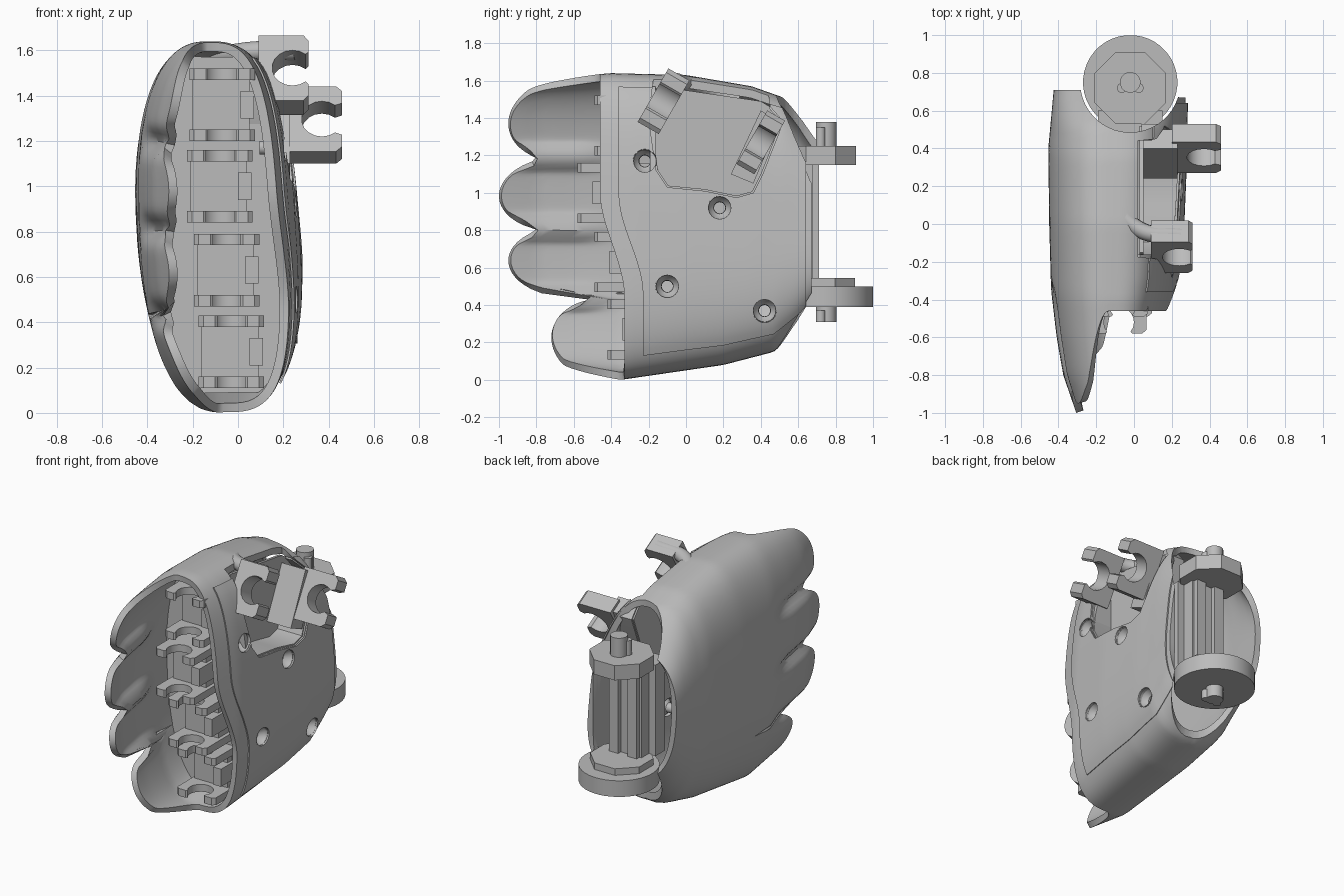
import bpy, bmesh, math
from mathutils import Vector, Matrix

cube = bpy.data.objects.get("Cube")
if cube:
    bpy.data.objects.remove(cube, do_unlink=True)

grey = bpy.data.materials.new("plain grey")
grey.use_nodes = True
grey.diffuse_color = (0.5, 0.5, 0.5, 1)
grey.node_tree.nodes["Principled BSDF"].inputs["Base Color"].default_value = (0.5, 0.5, 0.5, 1)


def make(name, bm):
    bmesh.ops.recalc_face_normals(bm, faces=bm.faces)
    me = bpy.data.meshes.new(name)
    bm.to_mesh(me)
    bm.free()
    ob = bpy.data.objects.new(name, me)
    bpy.context.collection.objects.link(ob)
    me.materials.append(grey)
    return ob


def finish(ob, angle=35):
    """Bake modifiers, then smooth everything but sharp edges."""
    bpy.context.view_layer.update()
    dg = bpy.context.evaluated_depsgraph_get()
    ob.data = bpy.data.meshes.new_from_object(ob.evaluated_get(dg))
    ob.modifiers.clear()
    bpy.ops.object.select_all(action='DESELECT')
    ob.select_set(True)
    bpy.context.view_layer.objects.active = ob
    bpy.ops.object.shade_smooth_by_angle(angle=math.radians(angle))


def cut(ob, cutter):
    mod = ob.modifiers.new("cut", 'BOOLEAN')
    mod.operation, mod.solver, mod.object = 'DIFFERENCE', 'EXACT', cutter
    cutter.hide_render = True
    cutter.hide_set(True)


def prism(name, pts, direction):
    """Polygon swept along a direction."""
    bm = bmesh.new()
    face = bm.faces.new([bm.verts.new(p) for p in pts])
    ext = bmesh.ops.extrude_face_region(bm, geom=[face])
    bmesh.ops.translate(bm, vec=direction, verts=[v for v in ext["geom"] if isinstance(v, bmesh.types.BMVert)])
    return make(name, bm)


def box(name, lo, hi):
    pts = [(lo[0], lo[1], lo[2]), (hi[0], lo[1], lo[2]), (hi[0], hi[1], lo[2]), (lo[0], hi[1], lo[2])]
    return prism(name, pts, (0, 0, hi[2] - lo[2]))


def disc(name, x, y, z0, z1, r, n=32):
    pts = [(x + r * math.cos(a), y + r * math.sin(a), z0) for a in ((i + .5) * math.tau / n for i in range(n))]
    return prism(name, pts, (0, 0, z1 - z0))


def interp(table, y):
    for (a, p), (b, q) in zip(table, table[1:]):
        if y <= b:
            t = max(0, (y - a) / (b - a))
            return p + (q - p) * t
    return table[-1][1]


def smooth(a, b, x):
    t = min(1, max(0, (x - a) / (b - a)))
    return t * t * (3 - 2 * t)


# Hand shell surface: rounded sections along y
TOP = [(-1, 1.58), (-.75, 1.61), (-.4, 1.64), (0, 1.63), (.35, 1.57), (.52, 1.51), (.62, 1.41), (.72, 1.28)]
LOW = [(-1, .07), (-.6, .03), (-.35, 0), (.2, .08), (.47, .15), (.6, .27), (.72, .42)]
LEFT = [(-1, .2), (-.8, .27), (-.6, .305), (-.35, .335), (0, .345), (.4, .35), (.72, .32)]
RIGHT = [(-.46, .28), (-.3, .315), (0, .34), (.35, .355), (.72, .36)]
LOBES = [(1.4, .235, -.95), (.99, .205, -1), (.62, .195, -.95), (.2, .235, -.72)]
NOTCHES = (1.195, .81, .43)


def surface(v, side, y):
    top, low = interp(TOP, y), interp(LOW, y)
    z = (top + low) / 2 + v * (top - low) / 2
    n = 3.2 if side > 0 else 2.4
    u = max(0, 1 - abs(v) ** n) ** (1 / n)
    x = -.1 - .035 * v
    if side > 0:
        return Vector((x + u * (interp(RIGHT, y) - .015 * v), y, z))
    groove = sum(math.exp(-((z - c) / .05) ** 2) for c in NOTCHES)
    return Vector((x - u * interp(LEFT, y) + .05 * groove * smooth(-.3, -.6, y), y, z))


def rim(z):
    return -.33 - .13 * smooth(.45, 1, z)


def front_edge(v, side):
    z = .82 + .81 * v
    if side > 0:
        return rim(z)
    y = -.5
    for c, half, tip in LOBES:
        d = (z - c) / half
        if abs(d) < 1:
            y = min(y, tip + .3 * (1 - math.sqrt(1 - d * d)))
    u = max(0, 1 - abs(v) ** 2.4) ** (1 / 2.4)
    return rim(z) + (y - rim(z)) * smooth(0, .45, u)


def right_x(y, z):
    top, low = interp(TOP, y), interp(LOW, y)
    return surface((2 * z - top - low) / (top - low), 1, y).x


def loft(name, rows, closed):
    bm = bmesh.new()
    grid = [[bm.verts.new(p) for p in row] for row in rows]
    for a, b in zip(grid, grid[1:] + (grid[:1] if closed else [])):
        for i in range(len(a) - 1):
            bm.faces.new((a[i], a[i + 1], b[i + 1], b[i]))
    return make(name, bm)


def thicken(ob, amount, offset):
    mod = ob.modifiers.new("thickness", 'SOLIDIFY')
    mod.thickness, mod.offset = amount, offset


loop = [(-math.cos(math.pi * i / 110), -1) for i in range(110)]
loop += [(math.cos(math.pi * i / 60), 1) for i in range(60)]
rows = []
for v, side in loop:
    y0, y1 = front_edge(v, side), (.71 if side < 0 else .67)
    rows.append([surface(v, side, y0 + (y1 - y0) * i / 36) for i in range(37)])
shell = loft("hand_shell", rows, True)
thicken(shell, .04, -1)

# Palm cover plate just proud of the shell
rows = []
for i in range(41):
    v = -.86 + 1.77 * i / 40
    y0 = rim(.82 + .81 * v) + .1
    rows.append([surface(v, 1, y0 + (.64 - y0) * j / 30) + Vector((.008, 0, 0)) for j in range(31)])
panel = loft("palm_panel", rows, False)
thicken(panel, .009, 0)

# Bulkhead closing the inside
bulkhead = prism("bulkhead", [surface(v * .96, s, -.2) * .96 + Vector((0, 0, .035)) for v, s in loop[::4]], (0, .03, 0))
finish(bulkhead)

# Wrist opening, thumb recess and screw holes
wrist_cut = disc("wrist_cutter", -.02, .75, -.2, 2, .265, 48)
outline = [(-.15, 1.8), (-.2, 1.4), (-.16, 1.12), (-.1, 1.03), (.1, 1.01), (.27, .975), (.36, 1.0),
           (.41, 1.1), (.52, 1.38), (.45, 1.46), (.4, 1.8)]
thumb_cut = prism("thumb_cutter", [(.02, y, z) for y, z in outline], (.6, 0, 0))
SCREWS = [(-.22, 1.17), (.18, .92), (-.1, .5), (.42, .37)]
cutters = [wrist_cut, thumb_cut]
for y, z in SCREWS:
    x = right_x(y, z)
    ring = [(math.cos(i * math.tau / 24), math.sin(i * math.tau / 24)) for i in range(24)]
    cutters.append(prism("screw_cutter", [(x - .1, y + .06 * c, z + .06 * s) for c, s in ring], (.2, 0, 0)))
    steps = [(.009, .064), (-.02, .058), (-.045, .032), (-.1, .03)]
    cup = loft("screw_seat", [[(x + dx, y + r * c, z + r * s) for dx, r in steps] for c, s in ring], True)
    finish(cup)
for part in (shell, panel):
    for c in cutters:
        cut(part, c)
    finish(part)

# Thumb recess floor and wall
floor = [(y, min(z, 1.57 - max(0, y) * .2)) for y, z in outline]
finish(prism("thumb_recess_floor", [(.05, y, z) for y, z in floor], (-.02, 0, 0)))
wall = loft("thumb_recess_wall", [[(.04, y, z), (right_x(y, z) - .01, y, z)] for y, z in floor[1:-1]], False)
thicken(wall, .02, 0)
finish(wall)


# C-shaped hinge clip: opens along fwd, pin axis = fwd x side
def clip(name, centre, fwd, side, r, h, tip, depth, width):
    fwd, side, centre = Vector(fwd), Vector(side).normalized(), Vector(centre)
    axis = fwd.cross(side)
    arc = [(r * math.cos(a), r * math.sin(a)) for a in (math.radians(-50 - 20 * i) for i in range(14))]
    k = r * .9
    prof = [(-depth, -h), (tip * .7, -h), (tip, -h * .85), (tip, -k)] + arc
    prof += [(tip, k), (tip, h * .85), (tip * .7, h), (-depth, h)]
    ob = prism(name, [centre + fwd * a + side * s - axis * width / 2 for a, s in prof], axis * width)
    finish(ob)


tilt = (0, .5, .87)
clip("thumb_clip_front", (.24, -.12, 1.49), (1, 0, 0), tilt, .09, .165, .07, .15, .13)
clip("thumb_clip_back", (.37, .4, 1.27), (1, 0, 0), tilt, .09, .165, .09, .17, .11)
finish(prism("thumb_clip_base", [(.05, y, z) for y, z in ((.24, 1.1), (.36, 1.05), (.5, 1.38), (.4, 1.44))], (.18, 0, 0)))

# Curved arm leading into the top recess
path = bpy.data.curves.new("thumb_arm", 'CURVE')
path.dimensions, path.bevel_depth, path.bevel_resolution, path.use_fill_caps = '3D', .045, 3, True
spline = path.splines.new('BEZIER')
knots = [(-.09, .28, 1.5), (-.08, .1, 1.56), (.03, -.03, 1.59), (.25, -.06, 1.6)]
spline.bezier_points.add(len(knots) - 1)
for bp, k in zip(spline.bezier_points, knots):
    bp.co, bp.handle_left_type, bp.handle_right_type = k, 'AUTO', 'AUTO'
path.materials.append(grey)
bpy.context.collection.objects.link(bpy.data.objects.new("thumb_arm", path))

# Four finger sockets
for x, y, z in ((-.07, -.43, 1.36), (-.08, -.52, 1.0), (-.05, -.43, .63), (-.03, -.36, .27)):
    for end in (-1, 1):
        clip("finger_clip", (x, y, z + end * .135), (0, -1, 0), (1, 0, 0), .08, .145, .06, -.17 - y, .05)
    box("finger_socket_back", (x - .13, y + .12, z - .13), (x + .12, -.18, z + .13))
    box("finger_socket_stop", (x + .08, y + .02, z - .06), (x + .14, -.18, z + .06))

# Wrist joint: base wheel, motor body, top plate and pins
WX, WY = -.02, .75
finish(disc("wrist_wheel", WX, WY, .39, .5, .25, 40))
finish(disc("wrist_lower_plate", WX, WY - .03, .5, .545, .2, 8))
finish(disc("wrist_upper_plate", WX, WY - .03, 1.15, 1.25, .205, 8))
box("wrist_motor", (-.14, .46, .54), (.1, .68, 1.16))
box("wrist_side_rails", (-.19, .5, .54), (.15, .6, 1.16))
for x in (-.09, .05):
    box("wrist_column", (x - .035, .6, .54), (x + .035, .71, 1.16))
for z0, z1 in ((.31, .4), (1.24, 1.38)):
    finish(disc("wrist_pin", WX, WY, z0, z1, .055, 16))
    for side in (-1, 1):
        finish(disc("wrist_pin_lobe", WX + side * .045, WY - .03, z0, z1 - .03, .026, 12))
